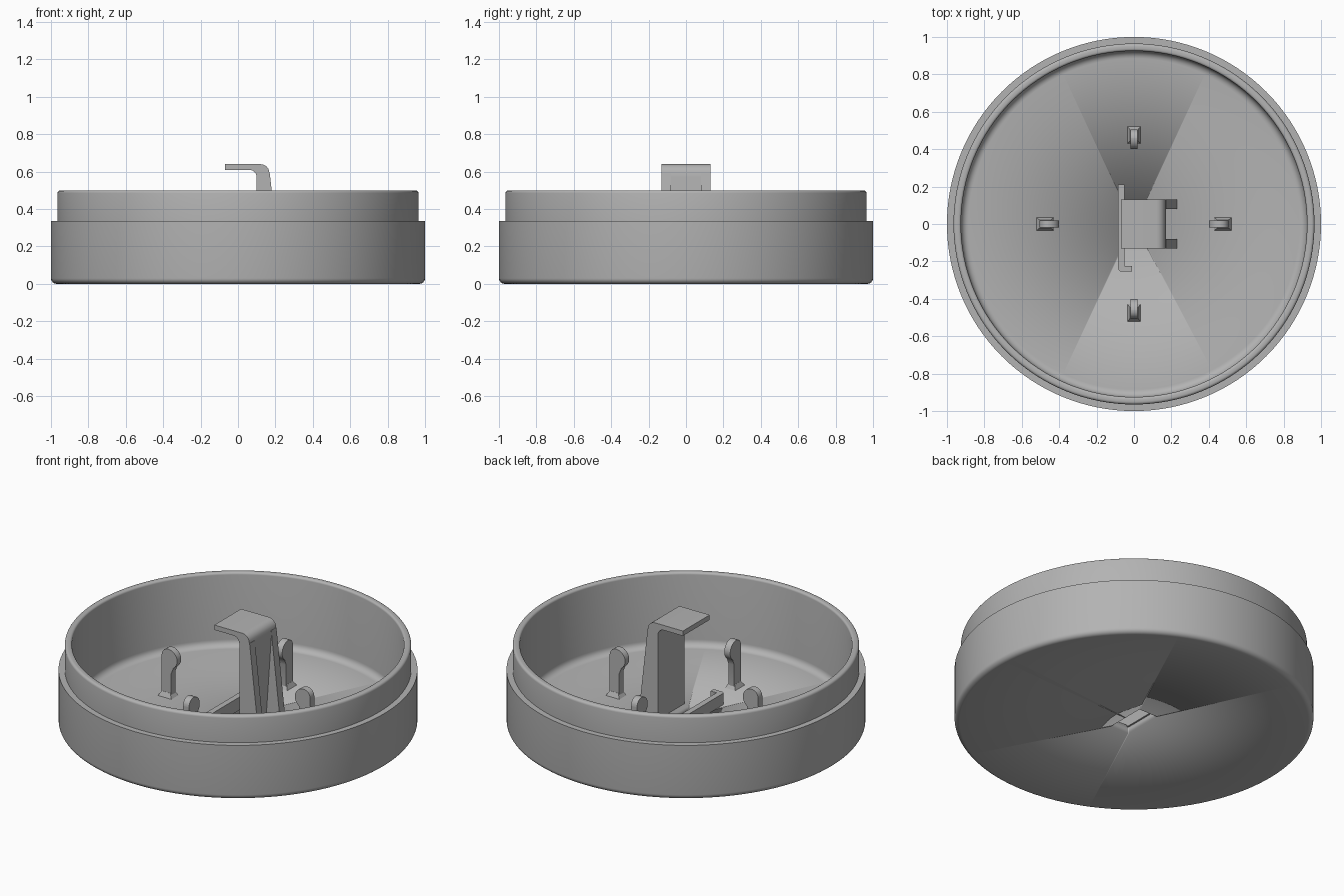
import bpy, bmesh, math
from mathutils import Matrix, Vector

cube = bpy.data.objects.get("Cube")
if cube:
    bpy.data.objects.remove(cube, do_unlink=True)

grey = bpy.data.materials.new("plain grey")
grey.use_nodes = True
COLOUR = (0.45, 0.45, 0.45, 1)
grey.diffuse_color = COLOUR
grey.node_tree.nodes["Principled BSDF"].inputs["Base Color"].default_value = COLOUR
FLOOR = 0.05


def finish(name, bm, angle=40):
    bmesh.ops.recalc_face_normals(bm, faces=bm.faces)
    mesh = bpy.data.meshes.new(name)
    bm.to_mesh(mesh)
    bm.free()
    mesh.materials.append(grey)
    ob = bpy.data.objects.new(name, mesh)
    bpy.context.collection.objects.link(ob)
    bpy.ops.object.select_all(action='DESELECT')
    ob.select_set(True)
    bpy.context.view_layer.objects.active = ob
    bpy.ops.object.shade_smooth_by_angle(angle=math.radians(angle))
    return ob


def arc(cx, cz, r, a0, a1, steps=6):
    angles = [math.radians(a0 + (a1 - a0) * i / steps) for i in range(steps + 1)]
    return [(cx + r * math.cos(a), cz + r * math.sin(a)) for a in angles]


def prism(bm, outline, start, depth, axis='Y'):
    """Extrude a closed outline: (x, z) along y, or (x, y) along z."""
    def place(u, v):
        return (u, start, v) if axis == 'Y' else (u, v, start)
    face = bm.faces.new([bm.verts.new(place(u, v)) for u, v in outline])
    ext = bmesh.ops.extrude_face_region(bm, geom=[face])
    move = Vector((0, depth, 0)) if axis == 'Y' else Vector((0, 0, depth))
    bmesh.ops.translate(bm, vec=move, verts=[g for g in ext["geom"] if isinstance(g, bmesh.types.BMVert)])


def box(bm, x0, x1, y0, y1, z0, z1):
    prism(bm, [(x0, y0), (x1, y0), (x1, y1), (x0, y1)], z0, z1 - z0, 'Z')


# Round cup with stepped outer wall and filleted floor
profile = [(0, 0)] + arc(0.97, 0.03, 0.03, -90, 0)
profile += [(1.0, 0.335), (0.965, 0.335)]
profile += arc(0.95, 0.485, 0.015, 0, 90, 4) + arc(0.938, 0.487, 0.013, 90, 180, 4)
profile += arc(0.885, FLOOR + 0.04, 0.04, 0, -90) + [(0, FLOOR)]
bm = bmesh.new()
verts = [bm.verts.new((x, 0, z)) for x, z in profile]
edges = [bm.edges.new(pair) for pair in zip(verts, verts[1:])]
bmesh.ops.spin(bm, geom=verts + edges, cent=(0, 0, 0), axis=(0, 0, 1),
               angle=2 * math.pi, steps=128, use_merge=True)
bmesh.ops.remove_doubles(bm, verts=bm.verts, dist=0.0001)
cup = finish("round_cup", bm)

# Slot through the floor under the hook
bm = bmesh.new()
box(bm, -0.06, 0.065, -0.12, 0.125, -0.1, 0.1)
cutter = finish("slot_cutter", bm)
cutter.hide_render = True
cut = cup.modifiers.new("slot", 'BOOLEAN')
cut.operation = 'DIFFERENCE'
cut.solver = 'EXACT'
cut.object = cutter
cup.modifiers.move(len(cup.modifiers) - 1, 0)
bpy.context.view_layer.objects.active = cup
bpy.ops.object.modifier_apply(modifier=cut.name)
bpy.data.objects.remove(cutter, do_unlink=True)

# Hook: upright plate bending into a flat arm
bm = bmesh.new()
hook = [(0.1, FLOOR - 0.01), (0.135, FLOOR - 0.01), (0.172, 0.57)]
hook += arc(0.12, 0.592, 0.048, 0, 90) + [(-0.07, 0.64), (-0.07, 0.61)]
hook += arc(0.06, 0.57, 0.04, 90, 0)
prism(bm, hook, -0.13, 0.26)
finish("hook", bm, 30)

# Tapered ribs on the back of the hook
bm = bmesh.new()
rib = [(0.11, FLOOR - 0.01), (0.232, FLOOR - 0.01), (0.17, 0.59), (0.11, 0.59)]
for y in (-0.13, 0.08):
    prism(bm, rib, y, 0.05)
finish("hook_ribs", bm, 30)

# Four upright clips with round heads facing the centre
clip = [(0.505, FLOOR - 0.01), (0.505, 0.30)] + arc(0.46, 0.3, 0.045, 0, 90)
clip += arc(0.46, 0.285, 0.06, 90, 235, 10) + [(0.44, 0.2), (0.44, FLOOR - 0.01)]
for i, side in enumerate(("left", "back", "right", "front")):
    turn = Matrix.Rotation(i * math.pi / 2, 3, 'Z')
    bm = bmesh.new()
    prism(bm, clip, -0.02, 0.04)
    # flared foot
    foot = bmesh.ops.create_cone(bm, cap_ends=True, segments=4, radius1=0.05, radius2=0.03, depth=0.03,
                                 matrix=Matrix.Translation((0.475, 0, FLOOR + 0.013))
                                 @ Matrix.Diagonal((1.35, 1, 1, 1)) @ Matrix.Rotation(math.pi / 4, 4, 'Z'))
    bmesh.ops.rotate(bm, verts=bm.verts, cent=(0, 0, 0), matrix=turn)
    finish(side + "_clip", bm, 30)

# Low guide wall beside the slot with a turned-in end
bm = bmesh.new()
guide = [(-0.085, 0.21), (-0.085, -0.235)] + arc(-0.065, -0.235, 0.02, 180, 270, 4)
guide += [(-0.01, -0.255), (-0.01, -0.225), (-0.05, -0.225), (-0.05, 0.21)]
prism(bm, guide, FLOOR - 0.01, 0.08, 'Z')
finish("guide_wall", bm, 30)
